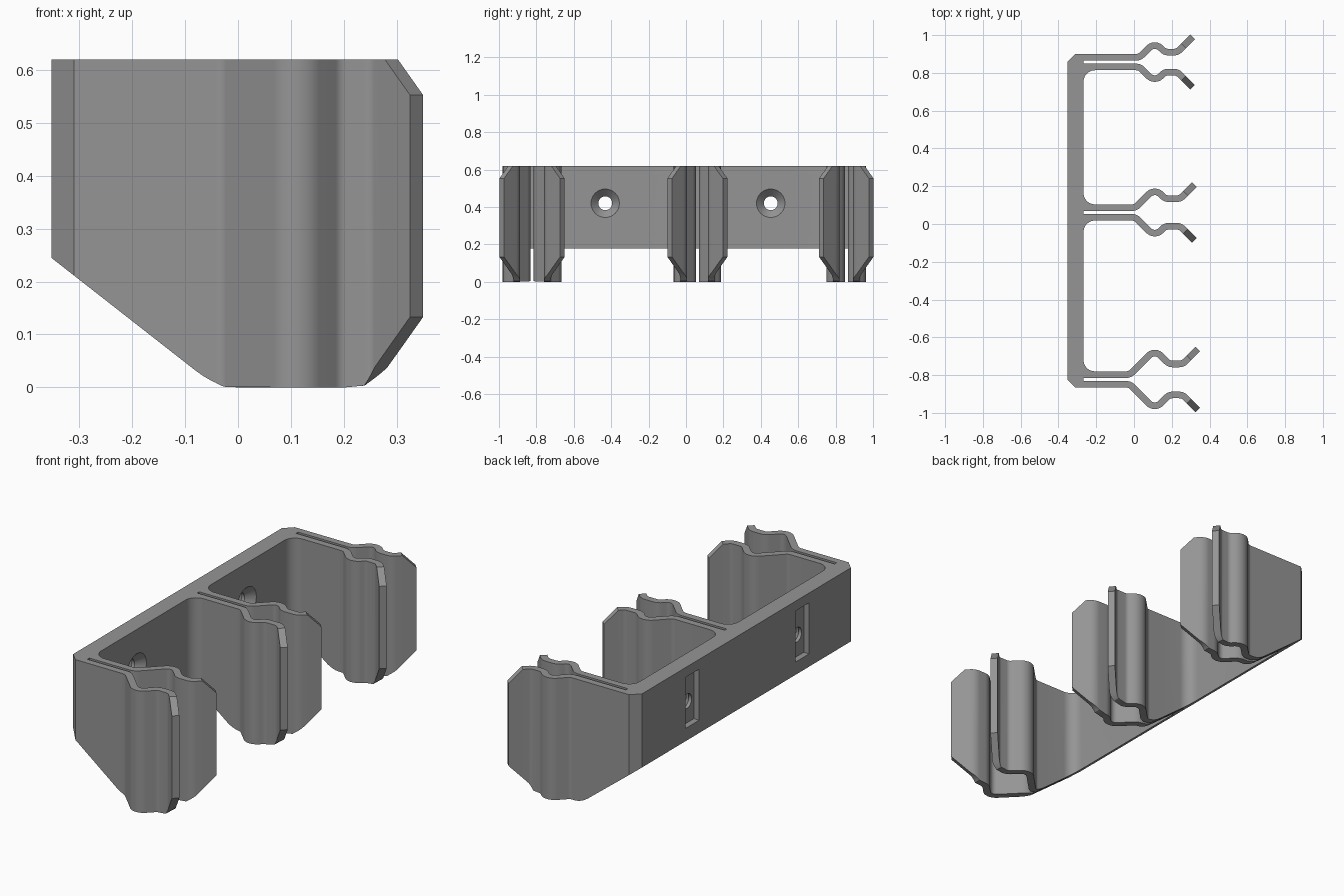
import bpy, bmesh, math
from mathutils import Vector

if "Cube" in bpy.data.objects:
    bpy.data.objects.remove(bpy.data.objects["Cube"])

TOP = 0.62                      # height of the rack
REAR, WALL, JOIN = -0.353, -0.267, -0.1   # wall back, wall front, where arms leave the frame
GAP, T = 0.008, 0.035           # half slot width, arm thickness
HALF = GAP + T
# clip centre y, bulge apex, throat offset, throat end x, tip x
CLIPS = [(-0.823, 0.158, 0.082, 0.258, 0.338),
         (0.061, 0.128, 0.073, 0.245, 0.320),
         (0.857, 0.106, 0.053, 0.230, 0.310)]

grey = bpy.data.materials.new("mid_grey")
grey.diffuse_color = (0.3, 0.3, 0.3, 1)
grey.use_nodes = True
grey.node_tree.nodes["Principled BSDF"].inputs["Base Color"].default_value = grey.diffuse_color


def underside(x):
    """Sloped lower edge that eases into the flat bottom."""
    if x < -0.08:
        return 0.0313 - 0.782 * (x + 0.08)
    return 4.89 * x * x if x < 0 else 0.0


def arc(cx, cy, r, a0, a1, n=10):
    return [(cx + r * math.cos(math.radians(a0 + (a1 - a0) * i / n)),
             cy + r * math.sin(math.radians(a0 + (a1 - a0) * i / n))) for i in range(n + 1)]


def rounded(pts, r, n=8):
    """Polyline with every inner corner turned into an arc."""
    pts = [Vector(p) for p in pts]
    out = [pts[0]]
    for a, b, c in zip(pts, pts[1:], pts[2:]):
        u, v = (a - b).normalized(), (c - b).normalized()
        half = u.angle(v) / 2
        centre = b + (u + v).normalized() * (r / math.sin(half))
        p, q = b + u * (r / math.tan(half)), b + v * (r / math.tan(half))
        for i in range(n + 1):
            d = (p - centre).lerp(q - centre, i / n).normalized()
            out.append(centre + d * r)
    return out + [pts[-1]]


def add_frame(bm):
    # plan outline: wall, chamfered ends, arm roots with slots, filleted bays
    plan = [(-0.31, CLIPS[0][0] - HALF)]
    r = 0.06
    for i, clip in enumerate(CLIPS):
        c = clip[0]
        if i:
            plan += arc(WALL + r, c - HALF - r, r, 180, 90)
        plan += [(JOIN, c - HALF), (JOIN, c - GAP), (WALL, c - GAP),
                 (WALL, c + GAP), (JOIN, c + GAP), (JOIN, c + HALF)]
        if i < 2:
            plan += arc(WALL + r, c + HALF + r, r, 270, 180)
    plan += [(-0.31, CLIPS[2][0] + HALF), (REAR, CLIPS[2][0]), (REAR, CLIPS[0][0])]
    lo = [bm.verts.new((x, y, underside(x))) for x, y in plan]
    hi = [bm.verts.new((x, y, TOP)) for x, y in plan]
    bm.faces.new(hi)
    bm.faces.new(lo[::-1])
    for i in range(len(plan)):
        j = (i + 1) % len(plan)
        if not (plan[i][0] == JOIN and plan[j][0] == JOIN):
            bm.faces.new((lo[i], lo[j], hi[j], hi[i]))


def add_arm(bm, clip, side):
    # bent spring arm: straight root, bulge, throat and flared tip
    c, apex, throat, x4, tip = clip
    root = GAP + T / 2
    path = rounded([(JOIN, root), (0.11 - (apex - root), root), (0.11, apex),
                    (0.11 + apex - throat, throat), (x4, throat),
                    (tip, throat + tip - x4)], 0.045)
    # extra stations along the eased bottom and at the tip chamfers
    pts = [path[0]]
    for a, b in zip(path, path[1:]):
        length = (b - a).length
        cuts = []
        if a == path[0]:
            cuts = [(x - a.x) / (b.x - a.x) for x in (-0.08, -0.065, -0.05, -0.035, -0.02, -0.01, 0)]
        elif b == path[-1]:
            cuts = [1 - s / length for s in (0.133, 0.067)]
        pts += [a.lerp(b, t) for t in cuts if 0.01 < t < 0.99] + [b]
    dist = [0.0]
    for a, b in zip(pts[::-1], pts[-2::-1]):
        dist.append(dist[-1] + (b - a).length)
    dist.reverse()
    rings = []
    for i, p in enumerate(pts):
        d = Vector((0, 0))
        if i:
            d += (p - pts[i - 1]).normalized()
        if i < len(pts) - 1:
            d += (pts[i + 1] - p).normalized()
        d.normalize()
        n = Vector((-d.y, d.x)) * (T / 2)
        zlo = max(underside(p.x), 0.133 - dist[i])
        zhi = min(TOP, 0.553 + dist[i])
        rings.append([bm.verts.new((q.x, c + side * q.y, z)) for q, z in
                      ((p - n, zlo), (p + n, zlo), (p + n, zhi), (p - n, zhi))])
    for a, b in zip(rings, rings[1:]):
        for k in range(4):
            m = (k + 1) % 4
            bm.faces.new((a[k], a[m], b[m], b[k]))
    bm.faces.new(rings[-1])


# frame and arms welded into one body
bm = bmesh.new()
add_frame(bm)
for clip in CLIPS:
    for side in (-1, 1):
        add_arm(bm, clip, side)
bmesh.ops.remove_doubles(bm, verts=bm.verts, dist=1e-4)
bmesh.ops.recalc_face_normals(bm, faces=bm.faces)
mesh = bpy.data.meshes.new("clip_rack")
bm.to_mesh(mesh)
bm.free()
mesh.materials.append(grey)
rack = bpy.data.objects.new("clip_rack", mesh)
bpy.context.collection.objects.link(rack)


def cut(cutter):
    cutter.name = "cutter"
    cutter.hide_render = True
    bpy.context.view_layer.objects.active = rack
    mod = rack.modifiers.new("cut", 'BOOLEAN')
    mod.operation, mod.solver, mod.object = 'DIFFERENCE', 'EXACT', cutter
    bpy.ops.object.modifier_apply(modifier=mod.name)
    bpy.data.objects.remove(cutter)


# screw holes with countersinks in front and rectangular recesses behind
for y in (-0.432, 0.453):
    turn = (0, math.pi / 2, 0)
    bpy.ops.mesh.primitive_cube_add(size=1, location=(REAR, y, 0.44))
    bpy.context.object.scale = (0.06, 0.11, 0.26)
    bpy.context.view_layer.update()
    cut(bpy.context.object)
    bpy.ops.mesh.primitive_cylinder_add(vertices=32, radius=0.037, depth=0.3,
                                        location=(-0.3, y, 0.42), rotation=turn)
    cut(bpy.context.object)
    bpy.ops.mesh.primitive_cone_add(vertices=32, radius1=0.0365, radius2=0.086, depth=0.05,
                                    location=(WALL - 0.015, y, 0.42), rotation=turn)
    cut(bpy.context.object)

bpy.ops.object.select_all(action='DESELECT')
rack.select_set(True)
bpy.context.view_layer.objects.active = rack
bpy.ops.object.shade_smooth_by_angle(angle=math.radians(30))
